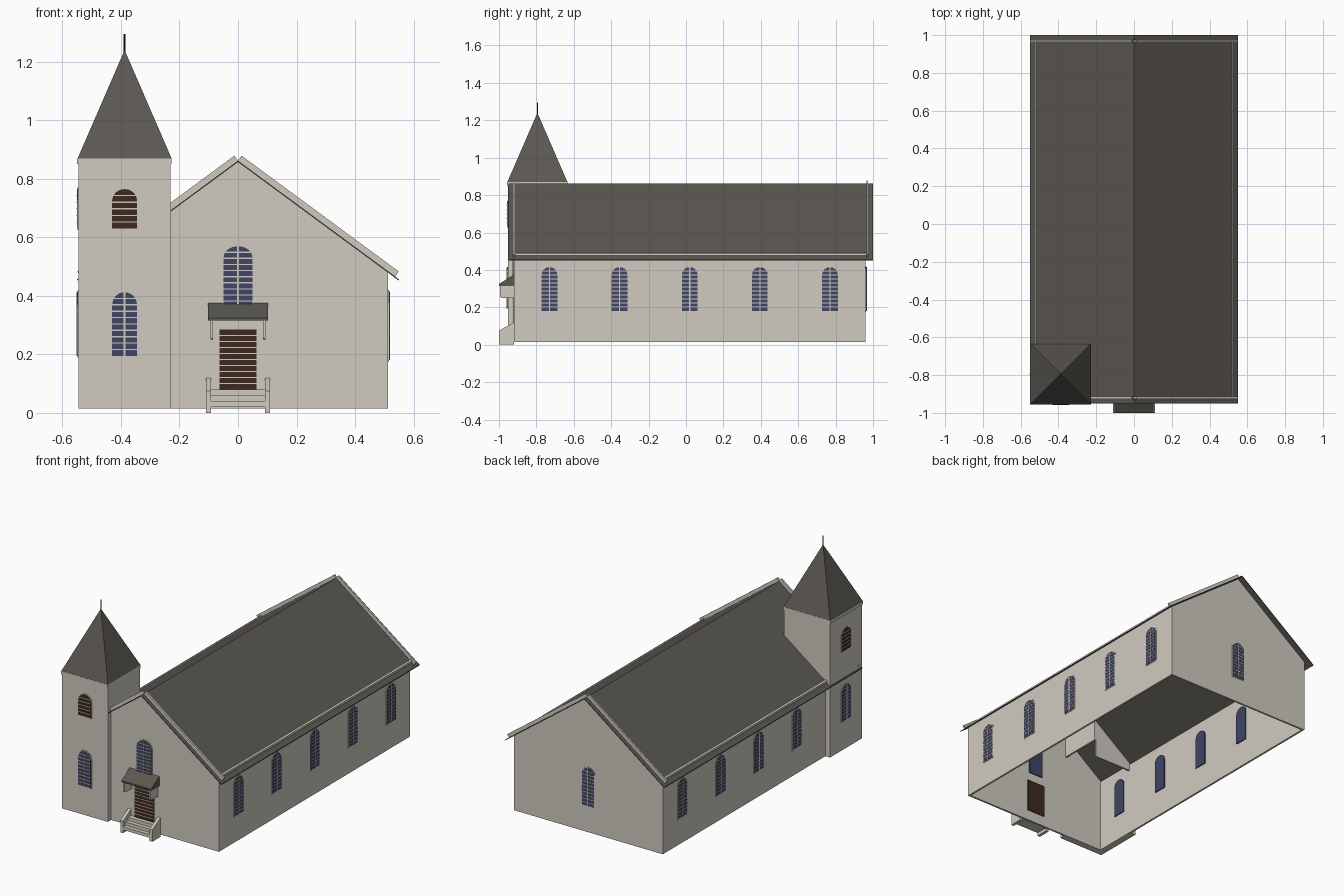
import bpy, bmesh, math
from mathutils import Matrix, Vector

cube = bpy.data.objects.get("Cube")
if cube:
    bpy.data.objects.remove(cube, do_unlink=True)


def material(name, rgb):
    m = bpy.data.materials.new(name)
    m.use_nodes = True
    m.diffuse_color = (*rgb, 1)
    m.node_tree.nodes["Principled BSDF"].inputs["Base Color"].default_value = (*rgb, 1)
    return m


STONE = material("pale_stone", (0.63, 0.60, 0.53))
ROOF = material("dark_slate", (0.105, 0.097, 0.084))
GLASS = material("blue_glass", (0.052, 0.058, 0.13))
WOOD = material("brown_wood", (0.045, 0.022, 0.013))
IRON = material("dark_iron", (0.02, 0.02, 0.02))


def solids(name, parts, mat, axis="y", place=None):
    """Extrude each (profile, start, end) along an axis, as one object."""
    bm = bmesh.new()
    for pts, a, b in parts:
        def loop(d):
            return [bm.verts.new((u, d, v) if axis == "y" else (d, u, v)) for u, v in pts]
        lo, hi = loop(a), loop(b)
        bm.faces.new(lo)
        bm.faces.new(hi[::-1])
        for i in range(len(pts)):
            j = (i + 1) % len(pts)
            bm.faces.new((lo[i], hi[i], hi[j], lo[j]))
    if place:
        bm.transform(place)
    bmesh.ops.recalc_face_normals(bm, faces=bm.faces)
    me = bpy.data.meshes.new(name)
    bm.to_mesh(me)
    bm.free()
    me.materials.append(mat)
    ob = bpy.data.objects.new(name, me)
    bpy.context.collection.objects.link(ob)
    return ob


def rect(u0, u1, v0, v1):
    return [(u0, v0), (u1, v0), (u1, v1), (u0, v1)]


def arch(half, z0, z1, rise):
    steps = 8
    top = [(half * math.cos(math.pi * i / steps),
            z1 - rise + rise * math.sin(math.pi * i / steps)) for i in range(steps + 1)]
    return [(-half, z0), (half, z0)] + top


# Main dimensions
HALF, FRONT, BACK, BASE = 0.513, -0.92, 0.96, 0.015
EAVE_X, RIDGE, SLOPE = 0.55, 0.862, 0.737
TX0, TX1, TY0, TY1, TTOP = -0.545, -0.23, -0.952, -0.637, 0.87
TCX, TCY = (TX0 + TX1) / 2, (TY0 + TY1) / 2
T = 0.012


def roof_z(x):
    return RIDGE - SLOPE * abs(x)


# Hall walls, open underneath
gable = [(-HALF, BASE), (HALF, BASE), (HALF, roof_z(HALF) - 0.004),
         (0, RIDGE - 0.004), (-HALF, roof_z(HALF) - 0.004)]
solids("front_wall", [(gable, FRONT, FRONT + T)], STONE)
solids("back_wall", [(gable, BACK - T, BACK)], STONE)
for side, s in (("left", 1), ("right", -1)):
    wall = rect(FRONT + T, BACK - T, BASE, roof_z(HALF) - 0.004)
    solids(side + "_wall", [(wall, s * (HALF - T), s * HALF)], STONE, "x")

# Hall roof with raised edge strips
ends = [(EAVE_X, roof_z(EAVE_X)), (0, RIDGE), (-EAVE_X, roof_z(EAVE_X))]
solids("main_roof", [(ends + [(x, z - 0.005) for x, z in ends[::-1]], -0.95, 1.0)], ROOF)
normal = Vector((SLOPE, 1)).normalized() * 0.021
for s in (1, -1):
    low = 0.537
    board = [(0, RIDGE), (s * low, roof_z(low)),
             (s * (low + normal.x), roof_z(low) + normal.y), (s * normal.x, RIDGE + normal.y)]
    strip = [(s * 0.515, roof_z(0.515)), (s * 0.524, roof_z(0.524)),
             (s * 0.524, roof_z(0.524) + 0.012), (s * 0.515, roof_z(0.515) + 0.012)]
    side = "left" if s > 0 else "right"
    solids(side + "_rake_strips", [(board, FRONT - 0.006, FRONT + 0.006),
                                   (board, BACK + 0.004, BACK + 0.014)], STONE)
    solids(side + "_eave_strip", [(strip, FRONT, BACK + 0.01)], STONE)

# Tower: outer skin to the ground, inner walls rising from the roof
solids("tower_front", [(rect(TX0, TX1, BASE, TTOP), TY0, TY0 + T)], STONE)
solids("tower_outer_side", [(rect(TY0 + T, TY1, BASE, TTOP), TX0, TX0 + T)], STONE, "x")
solids("tower_inner_side", [(rect(TY0 + T, TY1, 0.55, TTOP), TX1 - T, TX1)], STONE, "x")
solids("tower_inner_return", [(rect(TY0 + T, FRONT, BASE, 0.69), TX1 - T, TX1)], STONE, "x")
solids("tower_back", [(rect(TX0 + T, TX1 - T, 0.44, TTOP), TY1 - T, TY1)], STONE)
solids("tower_back_return", [(rect(TX0 + T, -HALF, BASE, 0.5), TY1 - T, TY1)], STONE)
solids("tower_base", [(rect(TX0 + T, TX1 - T, BASE, BASE + 0.005), TY0 + T, FRONT),
                      (rect(TX0 + T, -HALF, BASE, BASE + 0.005), FRONT, TY1 - T)], STONE)
solids("tower_cornice", [(rect(TX0 - 0.006, TX1 + 0.002, 0.85, TTOP), TY0 - 0.004, TY1 + 0.004)],
       STONE)

# Spire and finial
bpy.ops.mesh.primitive_cone_add(vertices=4, radius1=0.1605 * math.sqrt(2), radius2=0, depth=0.37,
                                location=(TCX, TCY, TTOP + 0.185),
                                rotation=(0, 0, math.pi / 4))
spire = bpy.context.object
spire.name = "spire"
spire.data.materials.append(ROOF)
bpy.ops.mesh.primitive_cylinder_add(vertices=8, radius=0.003, depth=0.07,
                                    location=(TCX, TCY, 1.26))
finial = bpy.context.object
finial.name = "finial"
finial.data.materials.append(IRON)


def opening(name, x, y, turn, half, z0, z1, rise, mat, mullion=True, inner=0.018):
    """Arched pane with surround and bars, facing -y before turning."""
    place = Matrix.Translation((x, y, 0)) @ Matrix.Rotation(math.radians(turn), 4, "Z")
    solids(name + "_surround", [(arch(half + 0.005, z0 - 0.005, z1 + 0.005, rise), -0.003, 0.002)],
           STONE, place=place)
    solids(name + "_pane", [(arch(half, z0, z1, rise), -0.005, inner)], mat, place=place)
    count = round((z1 - z0) / 0.021)
    bars = []
    for i in range(1, count):
        z = z0 + (z1 - z0) * i / count
        up = max(0, (z - z1 + rise) / rise) if rise else 0
        w = half * math.sqrt(max(0, 1 - up * up))
        bars.append((rect(-w, w, z - 0.002, z + 0.002), -0.0065, -0.0045))
    if mullion:
        bars.append((rect(-0.003, 0.003, z0, z1), -0.007, -0.0045))
    solids(name + "_bars", bars, STONE, place=place)


# Side, back and front windows
for i in range(5):
    y = -0.73 + 0.375 * i
    opening(f"left_window_{i + 1}", HALF, y, 90, 0.042, 0.18, 0.415, 0.04, GLASS)
    if i:
        opening(f"right_window_{i + 1}", -HALF, y, -90, 0.042, 0.18, 0.415, 0.04, GLASS)
solids("hidden_side_pane", [(arch(0.042, 0.18, 0.415, 0.04), -0.518, -0.495)], GLASS, "x",
       Matrix.Translation((0, -0.73, 0)))
opening("back_window", 0, BACK, 180, 0.042, 0.18, 0.415, 0.04, GLASS)
opening("front_window", 0, FRONT, 0, 0.05, 0.34, 0.57, 0.04, GLASS)

# Tower windows and louvres
for name, x, y, turn in (("tower_front", TCX, TY0, 0), ("tower_side", TX0, TCY, -90)):
    opening(name + "_window", x, y, turn, 0.043, 0.195, 0.413, 0.045, GLASS)
    opening(name + "_louvre", x, y, turn, 0.043, 0.63, 0.765, 0.04, WOOD, False)

# Door
opening("door", 0, FRONT, 0, 0.064, 0.08, 0.285, 0, WOOD, False)

# Door canopy with side brackets
solids("canopy_roof", [([(-1.0, 0.315), (FRONT, 0.315), (FRONT, 0.375), (-1.0, 0.325)],
                        -0.102, 0.102)], ROOF, "x")
solids("canopy_brackets", [([(-0.995, 0.315), (-0.995, 0.255), (-0.985, 0.25), (FRONT, 0.25),
                             (FRONT, 0.315)], s * 0.085, s * 0.094) for s in (1, -1)], STONE, "x")

# Entrance steps with sloping side walls
solids("stair_walls", [([(-1.0, 0), (FRONT, 0), (FRONT, 0.12), (-1.0, 0.075)],
                        s * 0.092, s * 0.11) for s in (1, -1)], STONE, "x")
solids("entrance_steps", [(rect(-1.0 + 0.025 * i, FRONT, 0.02 + 0.02 * i, 0.04 + 0.02 * i),
                           -0.092, 0.092) for i in range(3)], STONE, "x")
